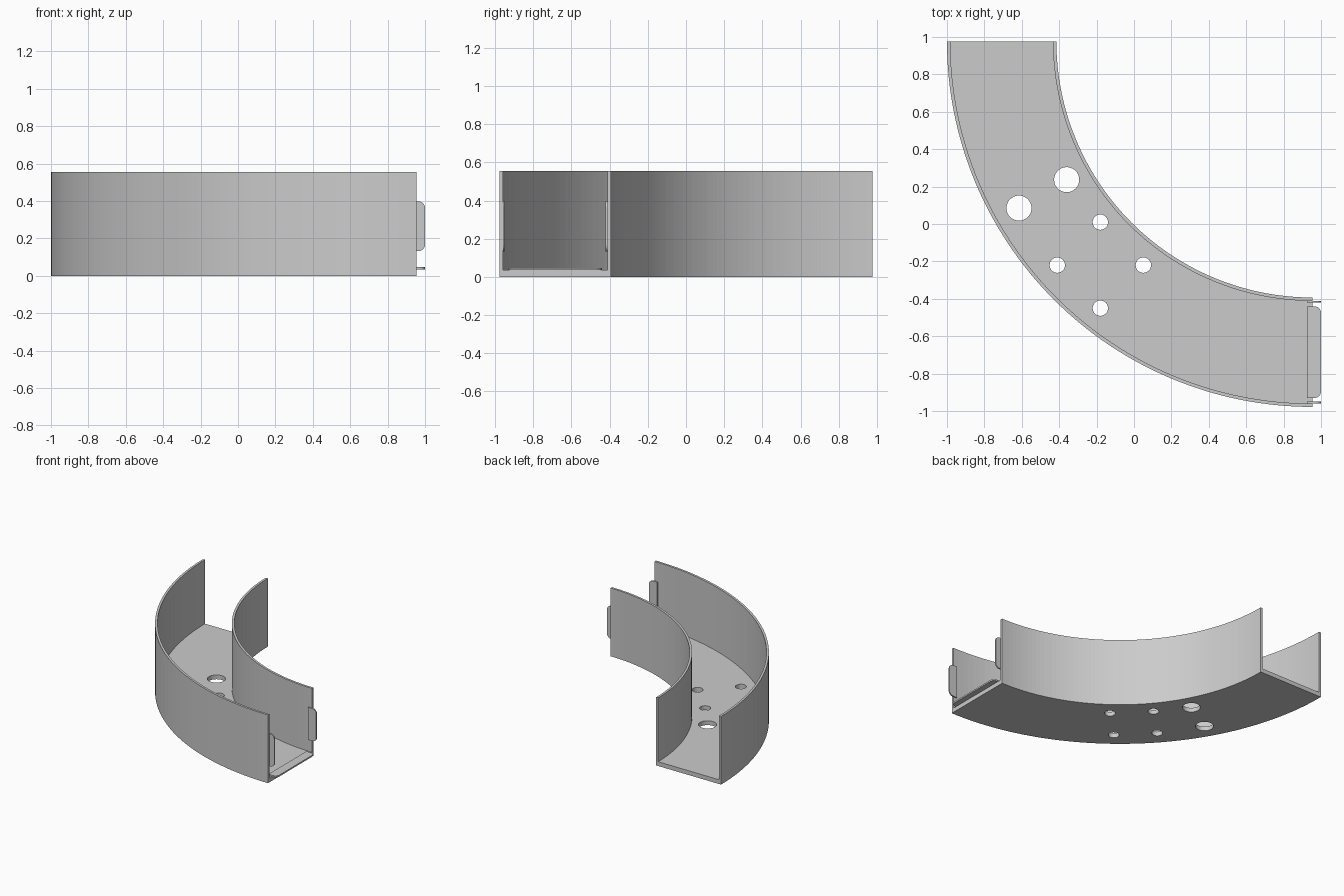
import bpy, bmesh, math
from mathutils import Matrix, Vector

cube = bpy.data.objects.get("Cube")
if cube:
    bpy.data.objects.remove(cube)

CX, CY = 0.955, 0.977          # centre of the bend
R_IN, R_OUT = 1.37, 1.955
WALL, FLOOR, HEIGHT = 0.018, 0.035, 0.556
SEGMENTS = 64

grey = bpy.data.materials.new("plain grey")
grey.use_nodes = True
colour = (0.6, 0.6, 0.6, 1)
grey.diffuse_color = colour
grey.node_tree.nodes["Principled BSDF"].inputs["Base Color"].default_value = colour


def make_object(name, bm):
    bmesh.ops.recalc_face_normals(bm, faces=bm.faces)
    mesh = bpy.data.meshes.new(name)
    bm.to_mesh(mesh)
    bm.free()
    mesh.materials.append(grey)
    obj = bpy.data.objects.new(name, mesh)
    bpy.context.collection.objects.link(obj)
    return obj


# Curved channel: U profile swept through a quarter turn
profile = [(R_IN, 0), (R_OUT, 0), (R_OUT, HEIGHT), (R_OUT - WALL, HEIGHT),
           (R_OUT - WALL, FLOOR), (R_IN + WALL, FLOOR),
           (R_IN + WALL, HEIGHT), (R_IN, HEIGHT)]
bm = bmesh.new()
rings = []
for i in range(SEGMENTS + 1):
    a = math.pi + math.pi / 2 * i / SEGMENTS
    rings.append([bm.verts.new((CX + r * math.cos(a), CY + r * math.sin(a), z))
                  for r, z in profile])
n = len(profile)
for a, b in zip(rings, rings[1:]):
    for j in range(n):
        k = (j + 1) % n
        bm.faces.new((a[j], a[k], b[k], b[j]))
bm.faces.new(rings[0])
bm.faces.new(rings[-1])
channel = make_object("curved_channel", bm)

# Holes through the floor: two large, four small in a diamond
holes = [(-0.36, 0.237, 0.067), (-0.615, 0.085, 0.067)]
for dx, dy in ((1, 0), (-1, 0), (0, 1), (0, -1)):
    holes.append((-0.18 + 0.23 * dx, -0.22 + 0.23 * dy, 0.041))
bm = bmesh.new()
for x, y, r in holes:
    bmesh.ops.create_cone(bm, cap_ends=True, segments=40, radius1=r, radius2=r,
                          depth=0.2, matrix=Matrix.Translation((x, y, 0)))
cutter = make_object("hole_cutter", bm)
cutter.hide_render = True
cutter.hide_set(True)
cut = channel.modifiers.new("floor holes", "BOOLEAN")
cut.operation = "DIFFERENCE"
cut.solver = "EXACT"
cut.object = cutter

# Apply the cut so that the helper can go
bpy.context.view_layer.update()
depsgraph = bpy.context.evaluated_depsgraph_get()
finished = bpy.data.meshes.new_from_object(channel.evaluated_get(depsgraph))
channel.modifiers.clear()
channel.data = finished
bpy.data.objects.remove(cutter)


# Joining tabs: plates with rounded outer corners, standing out at the +x end
def tab(name, start, width, origin, across, thick):
    """Plate running along x from start to 1, 'width' long in direction across."""
    corner = 0.035
    outline = [(start, -width / 2)]
    for sign, steps in ((-1, range(7)), (1, range(6, -1, -1))):
        for s in steps:
            a = math.pi / 2 * s / 6
            outline.append((1 - corner + corner * math.sin(a),
                            sign * (width / 2 - corner + corner * math.cos(a))))
    outline.append((start, width / 2))
    bm = bmesh.new()
    base = Vector(origin)
    verts = [bm.verts.new(base + Vector((x, 0, 0)) + Vector(across) * t)
             for x, t in outline]
    face = bm.faces.new(verts)
    grown = bmesh.ops.extrude_face_region(bm, geom=[face])["geom"]
    moved = [v for v in grown if isinstance(v, bmesh.types.BMVert)]
    bmesh.ops.translate(bm, vec=thick, verts=moved)
    return make_object(name, bm)


y_out = CY - R_OUT + WALL
y_in = CY - R_IN - WALL
tab("floor_tab", 0.925, 0.49, (0, -0.685, FLOOR), (0, 1, 0), (0, 0, 0.012))
tab("outer_wall_tab", 0.925, 0.265, (0, y_out, 0.265), (0, 0, 1), (0, 0.01, 0))
tab("inner_wall_tab", 0.925, 0.265, (0, y_in, 0.265), (0, 0, 1), (0, -0.01, 0))
